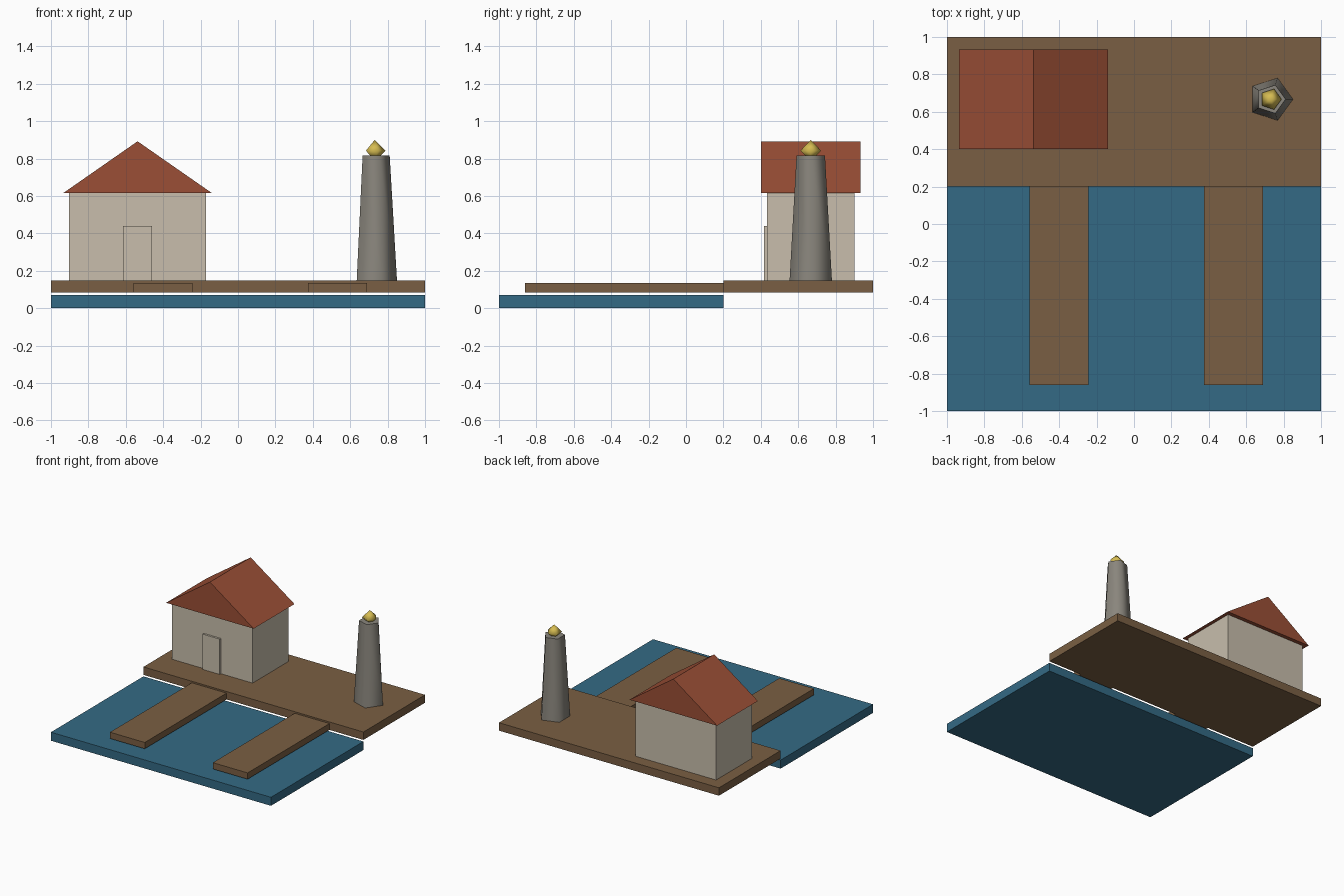
import bpy
import bmesh
from mathutils import Matrix

if "Cube" in bpy.data.objects:
    bpy.data.objects.remove(bpy.data.objects["Cube"], do_unlink=True)


def material(name, r, g, b):
    """Material from 0-255 display values, stored as linear."""
    def linear(c):
        c /= 255
        return c / 12.92 if c <= 0.04045 else ((c + 0.055) / 1.055) ** 2.4
    colour = (linear(r), linear(g), linear(b), 1)
    mat = bpy.data.materials.new(name)
    mat.use_nodes = True
    mat.diffuse_color = colour
    mat.node_tree.nodes["Principled BSDF"].inputs["Base Color"].default_value = colour
    return mat


def finish(name, bm, mat):
    bmesh.ops.recalc_face_normals(bm, faces=bm.faces)
    mesh = bpy.data.meshes.new(name)
    bm.to_mesh(mesh)
    bm.free()
    mesh.materials.append(mat)
    obj = bpy.data.objects.new(name, mesh)
    bpy.context.collection.objects.link(obj)
    return obj


def box(name, x, y, z, mat):
    """Box given its (min, max) along each axis."""
    bm = bmesh.new()
    bmesh.ops.create_cube(bm, size=1)
    for v in bm.verts:
        v.co = [(lo + hi) / 2 + c * (hi - lo) for c, (lo, hi) in zip(v.co, (x, y, z))]
    return finish(name, bm, mat)


def gable(name, x, y, z, mat):
    """Solid triangular prism with its ridge along y."""
    bm = bmesh.new()
    profile = [(x[0], z[0]), (x[1], z[0]), ((x[0] + x[1]) / 2, z[1])]
    face = bm.faces.new([bm.verts.new((px, y[0], pz)) for px, pz in profile])
    ext = bmesh.ops.extrude_face_region(bm, geom=[face])
    moved = [g for g in ext["geom"] if isinstance(g, bmesh.types.BMVert)]
    bmesh.ops.translate(bm, verts=moved, vec=(0, y[1] - y[0], 0))
    return finish(name, bm, mat)


def five_sided(bm, centre, z, r_bottom, r_top):
    """Five-sided cone or frustum with one corner toward +x."""
    bmesh.ops.create_cone(
        bm, cap_ends=True, segments=5, radius1=r_bottom, radius2=r_top, depth=z[1] - z[0],
        matrix=Matrix.Translation((*centre, (z[0] + z[1]) / 2)))
    # Turn so that a corner lies on +x, whatever the starting corner
    first = max(bm.verts, key=lambda v: (v.co.xy - centre_vec(centre)).length).co
    angle = (first.xy - centre_vec(centre)).angle_signed((1, 0))
    bmesh.ops.rotate(bm, verts=bm.verts, cent=(*centre, 0),
                     matrix=Matrix.Rotation(-angle, 3, "Z"))


def centre_vec(centre):
    return Matrix.Translation((*centre, 0)).translation.xy


water_blue = material("water blue", 52, 106, 133)
wood_brown = material("wood brown", 122, 95, 67)
wall_cream = material("wall cream", 200, 190, 172)
roof_red = material("roof red", 155, 79, 54)
stone_grey = material("stone grey", 138, 134, 125)
lamp_gold = material("lamp gold", 214, 188, 82)

# Water and timber quay with two piers
box("water", (-1, 1), (-1, 0.2), (0, 0.07), water_blue)
box("quay", (-1, 1), (0.2, 1), (0.083, 0.148), wood_brown)
for side, x in (("right", -0.402), ("left", 0.533)):
    box(side + "_pier", (x - 0.158, x + 0.158), (-0.862, 0.2), (0.083, 0.135), wood_brown)

# House
box("house_walls", (-0.904, -0.17), (0.433, 0.9), (0.148, 0.615), wall_cream)
box("door", (-0.615, -0.459), (0.417, 0.433), (0.148, 0.438), wall_cream)
gable("roof", (-0.935, -0.139), (0.402, 0.932), (0.615, 0.892), roof_red)

# Lighthouse tower: smooth sides with crisp ends
spot = (0.731, 0.667)
bm = bmesh.new()
five_sided(bm, spot, (0.148, 0.815), 0.119, 0.08)
bm.normal_update()
for f in bm.faces:
    f.smooth = abs(f.normal.z) < 0.5
    if not f.smooth:
        for e in f.edges:
            e.smooth = False
finish("tower", bm, stone_grey)

# Lamp: faceted bead, lower half sunk in the tower
bm = bmesh.new()
five_sided(bm, spot, (0.842, 0.9), 0.058, 0)
caps = [f for f in bm.faces if len(f.verts) == 5]
bmesh.ops.poke(bm, faces=caps)
min(bm.verts, key=lambda v: (v.co.xy - centre_vec(spot)).length + v.co.z).co.z = 0.786
for f in bm.faces:
    f.smooth = True
finish("lamp", bm, lamp_gold)
